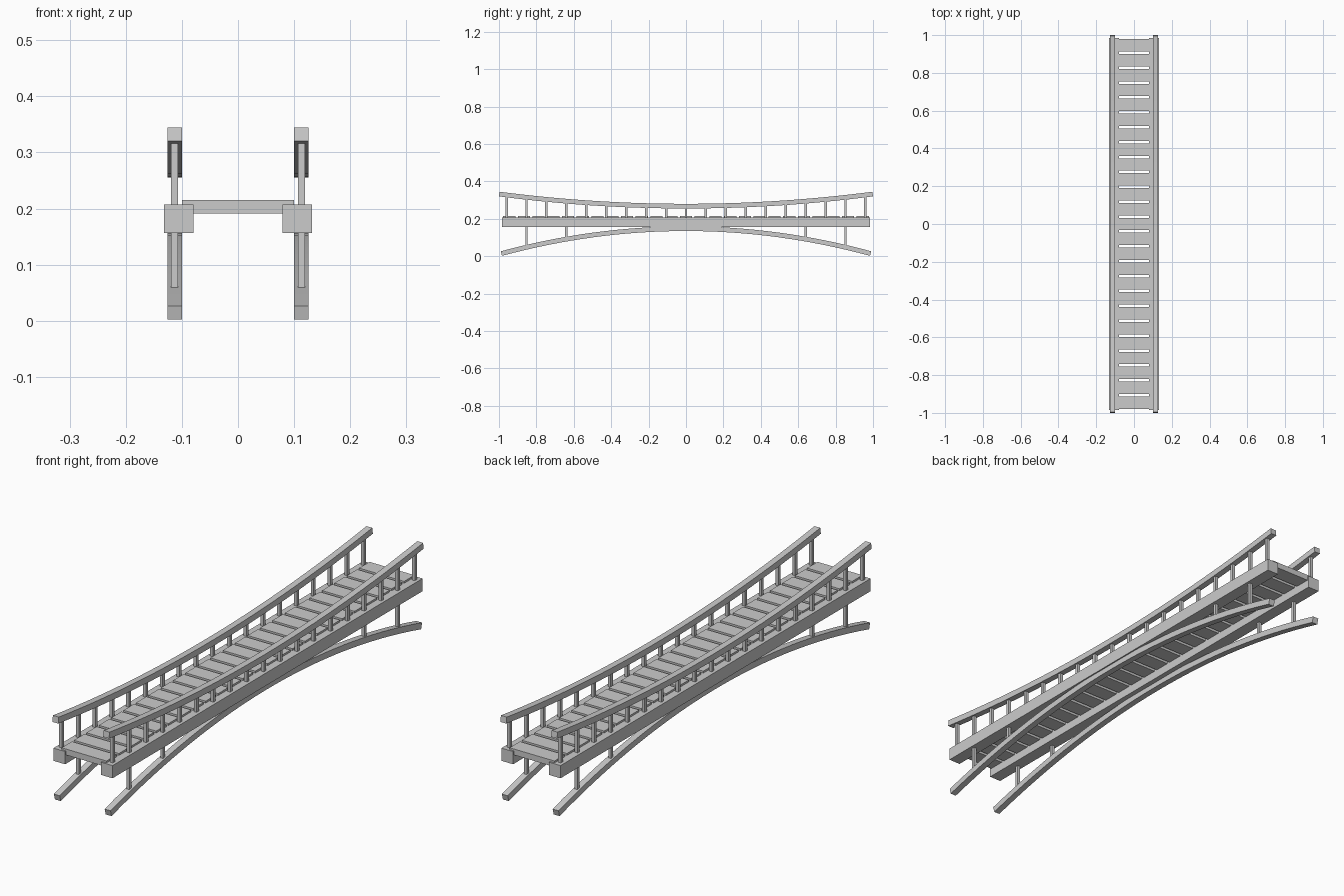
import bpy, bmesh, math
from mathutils import Matrix, Vector

if "Cube" in bpy.data.objects:
    bpy.data.objects.remove(bpy.data.objects["Cube"])


def make_object(name, bm, smooth=False):
    bmesh.ops.recalc_face_normals(bm, faces=bm.faces)
    mesh = bpy.data.meshes.new(name)
    bm.to_mesh(mesh)
    bm.free()
    obj = bpy.data.objects.new(name, mesh)
    bpy.context.collection.objects.link(obj)
    if smooth:
        bpy.ops.object.select_all(action='DESELECT')
        obj.select_set(True)
        bpy.context.view_layer.objects.active = obj
        bpy.ops.object.shade_smooth_by_angle(angle=math.radians(30))
    return obj


def add_box(bm, center, size):
    m = Matrix.Translation(center) @ Matrix.Diagonal((*size, 1))
    bmesh.ops.create_cube(bm, size=1, matrix=m)


def mirror_x(obj):
    mod = obj.modifiers.new("mirror", 'MIRROR')
    mod.use_axis[0] = True


def curve_z(y, mid, end, half):
    return mid + (end - mid) * (y / half) ** 2


def bowed_bar(name, x, width, thick, half, mid, end, segs=32):
    """Square bar swept along a shallow parabola in the y-z plane."""
    bm = bmesh.new()
    rings = []
    for i in range(segs + 1):
        y = -half + 2 * half * i / segs
        slope = 2 * (end - mid) * y / half ** 2
        n = Vector((0, -slope, 1)).normalized() * thick / 2
        c = Vector((x, y, curve_z(y, mid, end, half)))
        w = Vector((width / 2, 0, 0))
        rings.append([bm.verts.new(p) for p in (c - w - n, c + w - n, c + w + n, c - w + n)])
    for a, b in zip(rings, rings[1:]):
        for k in range(4):
            bm.faces.new((a[k], a[(k + 1) % 4], b[(k + 1) % 4], b[k]))
    bm.faces.new(rings[0])
    bm.faces.new(rings[-1])
    mirror_x(make_object(name, bm, smooth=True))


SIDE = 0.113
RAIL = (0.268, 0.3325, 0.998)   # mid z, end z, half length
ARCH = (0.1475, 0.0145, 0.987)
STEP = 0.1066

# Curved handrails and supporting arches
bowed_bar("handrail", SIDE, 0.026, 0.025, RAIL[2], RAIL[0], RAIL[1])
bowed_bar("support_arch", SIDE, 0.026, 0.025, ARCH[2], ARCH[0], ARCH[1])

# Straight side beams
bm = bmesh.new()
add_box(bm, (0.1055, 0, 0.182), (0.052, 1.97, 0.051))
mirror_x(make_object("side_beam", bm))

# Deck planks
bm = bmesh.new()
for i in range(25):
    add_box(bm, (0, (i - 12) * 0.0788, 0.203), (0.2, 0.0655, 0.024))
make_object("deck_planks", bm)

# Railing balusters
bm = bmesh.new()
for i in range(-9, 10):
    y = i * STEP
    top = curve_z(y, RAIL[0], RAIL[1], RAIL[2])
    add_box(bm, (SIDE, y, (0.19 + top) / 2), (0.013, 0.013, top - 0.19))
mirror_x(make_object("balusters", bm))

# Struts between arches and beams
bm = bmesh.new()
for i in (-8, -6, 6, 8):
    y = i * STEP
    low = curve_z(y, ARCH[0], ARCH[1], ARCH[2])
    add_box(bm, (SIDE, y, (0.18 + low) / 2), (0.013, 0.013, 0.18 - low))
mirror_x(make_object("arch_struts", bm))
